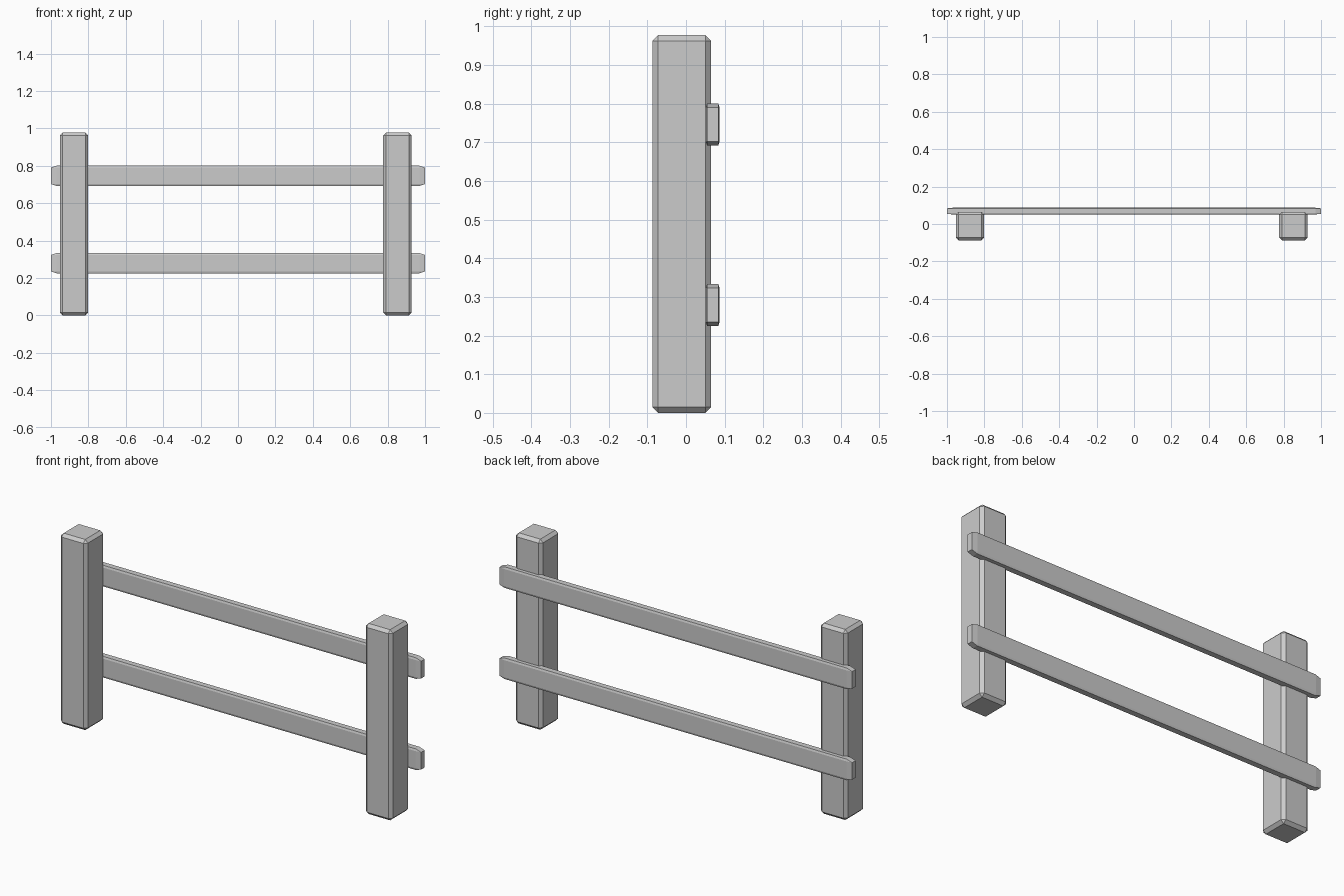
import bpy, bmesh
from itertools import product
from mathutils import Vector

if "Cube" in bpy.data.objects:
    bpy.data.objects.remove(bpy.data.objects["Cube"])


def chamfered_box(name, lo, hi, cut):
    """Box from lo to hi whose edges are chamfered by cut = (cx, cy, cz)."""
    centre = (Vector(lo) + Vector(hi)) / 2
    half = (Vector(hi) - Vector(lo)) / 2
    bm = bmesh.new()
    for signs in product((-1, 1), repeat=3):
        for face_axis in range(3):
            p = [half[i] - (0 if i == face_axis else cut[i]) for i in range(3)]
            bm.verts.new([centre[i] + signs[i] * p[i] for i in range(3)])
    bmesh.ops.convex_hull(bm, input=bm.verts[:])
    bmesh.ops.dissolve_limit(bm, angle_limit=0.01, verts=bm.verts[:], edges=bm.edges[:])
    bmesh.ops.recalc_face_normals(bm, faces=bm.faces[:])
    mesh = bpy.data.meshes.new(name)
    bm.to_mesh(mesh)
    bm.free()
    obj = bpy.data.objects.new(name, mesh)
    bpy.context.collection.objects.link(obj)
    return obj


# Two square upright posts
for name, x in (("left_post", -0.877), ("right_post", 0.852)):
    chamfered_box(name, (x - 0.076, -0.087, 0), (x + 0.076, 0.065, 0.977),
                  (0.015, 0.015, 0.015))

# Two flat rails fixed to the back of the posts
for name, z in (("lower_rail", 0.279), ("upper_rail", 0.746)):
    chamfered_box(name, (-1, 0.051, z - 0.054), (1, 0.087, z + 0.054),
                  (0.03, 0.0035, 0.01))
